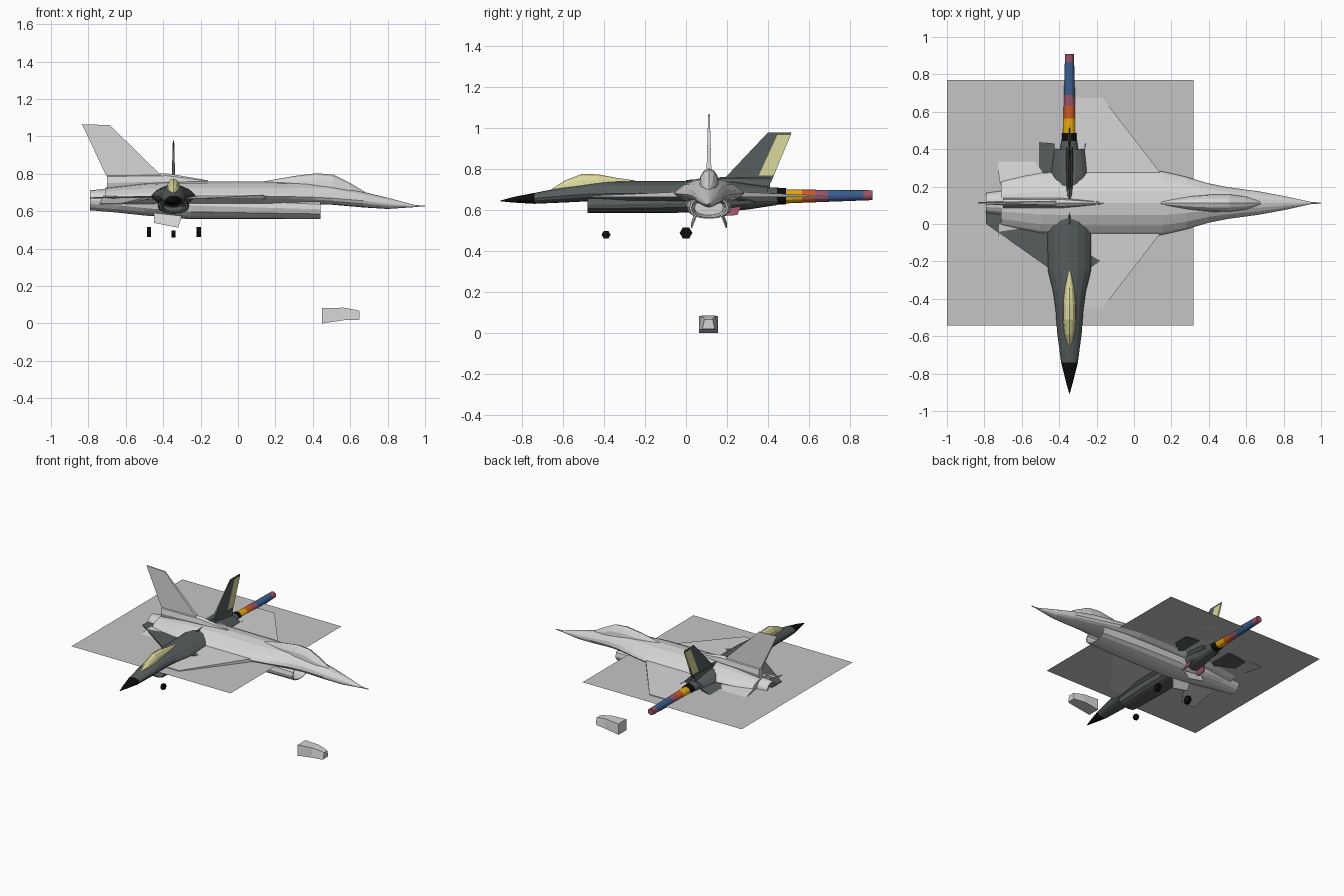
import bpy, bmesh, math

def material(name, r, g, b):
    m = bpy.data.materials.new(name)
    m.diffuse_color = (r, g, b, 1)
    return m

LIGHT = material("light grey", .66, .66, .66)
SHEET = material("sheet grey", .56, .56, .56)
DARK = material("dark grey", .095, .108, .108)
CREAM = material("cream", .70, .68, .33)
BLACK = material("black", .004, .004, .004)
YELLOW = material("yellow", .95, .48, .005)
ORANGE = material("orange", .62, .10, .015)
PINK = material("dusty pink", .33, .085, .14)
BLUE = material("blue", .045, .11, .27)

# Each aircraft is described as (u forward, v sideways, z up)
def big(u, v, z):
    return (u, v + .112, z)

def small(u, v, z):
    return (v - .345, -u, z)

def finish(name, bm, mats):
    bmesh.ops.recalc_face_normals(bm, faces=bm.faces)
    me = bpy.data.meshes.new(name)
    bm.to_mesh(me)
    bm.free()
    for m in mats:
        me.materials.append(m)
    ob = bpy.data.objects.new(name, me)
    bpy.context.collection.objects.link(ob)
    return ob

def loft(name, frame, stations, mats, sides=16, rule=None):
    """Stations: u, half width, bottom, widest height, top, shoulder sharpness."""
    bm = bmesh.new()
    rings = []
    for u, w, zb, zc, zt, k in stations:
        ring = []
        for i in range(sides):
            a = 2 * math.pi * i / sides
            s = math.sin(a)
            z = zc + ((zt - zc) if s > 0 else (zb - zc)) * abs(s) ** k
            ring.append(bm.verts.new(frame(u, w * math.cos(a), z)))
        rings.append(ring)
    for j, (a, b) in enumerate(zip(rings, rings[1:])):
        for i in range(sides):
            n = (i + 1) % sides
            f = bm.faces.new((a[i], a[n], b[n], b[i]))
            if rule:
                f.material_index = rule(j)
    bm.faces.new(rings[0])
    end = bm.faces.new(rings[-1])
    if rule:
        end.material_index = rule(len(rings) - 2)
    return finish(name, bm, mats)

def plates(name, frame, pts, mat, upright=False, both=True):
    """Thin slab from an outline of (u, v, z, half thickness), mirrored if wanted."""
    bm = bmesh.new()
    for side in ((1, -1) if both else (1,)):
        lo, hi = [], []
        for u, v, z, t in pts:
            dv, dz = (t, 0) if upright else (0, t)
            lo.append(bm.verts.new(frame(u, side * v - dv, z - dz)))
            hi.append(bm.verts.new(frame(u, side * v + dv, z + dz)))
        bm.faces.new(lo)
        bm.faces.new(hi)
        for i in range(len(pts)):
            n = (i + 1) % len(pts)
            bm.faces.new((lo[i], lo[n], hi[n], hi[i]))
    return finish(name, bm, [mat])

# ---------- Large light aircraft ----------
loft("large_fuselage", big, [
    (.95, .005, .622, .627, .632, 1), (.80, .038, .612, .64, .672, 1),
    (.67, .062, .62, .656, .703, 1), (.50, .085, .635, .67, .74, 1),
    (.40, .105, .635, .675, .75, 1.2), (.28, .14, .63, .678, .755, 1.5),
    (.15, .17, .62, .68, .758, 1.7), (-.30, .17, .62, .68, .76, 1.7),
    (-.50, .16, .62, .68, .75, 1.6), (-.71, .12, .63, .675, .725, 1.5)], [LIGHT])
loft("large_intake_and_engine", big, [
    (.25, .07, .575, .61, .65, .8), (.44, .085, .562, .61, .662, .8),
    (.44, .095, .557, .61, .667, .8), (.10, .11, .557, .62, .69, .8),
    (-.25, .11, .557, .63, .70, .8), (-.50, .095, .577, .645, .72, .9),
    (-.64, .075, .592, .655, .725, 1), (-.79, .056, .605, .658, .712, 1),
    (-.79, .046, .613, .658, .702, 1), (-.70, .035, .625, .658, .69, 1)], [LIGHT])
loft("large_nose_probe", big, [
    (.94, .006, .622, .628, .634, 1), (1.0, .003, .625, .628, .631, 1)], [LIGHT], 6)
loft("large_canopy", big, [
    (.68, .008, .68, .69, .702, 1), (.60, .036, .68, .70, .75, 1),
    (.51, .047, .70, .72, .795, 1), (.42, .048, .70, .73, .803, 1),
    (.30, .038, .70, .73, .788, 1), (.14, .010, .73, .74, .76, 1)], [LIGHT], 12)
plates("large_wings", big, [
    (.15, .15, .676, .012), (-.17, .565, .667, .003),
    (-.31, .565, .667, .003), (-.36, .15, .676, .012)], LIGHT)
plates("large_tailplanes", big, [
    (-.45, .11, .676, .007), (-.63, .36, .638, .003),
    (-.74, .36, .638, .003), (-.72, .11, .676, .007)], LIGHT)
plates("large_fin", big, [
    (-.41, 0, .79, .012), (-.685, 0, 1.06, .004),
    (-.834, 0, 1.065, .004), (-.705, 0, .79, .012)], LIGHT, True, False)
loft("large_fin_root", big, [
    (-.16, .006, .73, .75, .765, 1), (-.38, .026, .73, .76, .802, 1),
    (-.70, .026, .70, .75, .80, 1)], [LIGHT], 8)
plates("large_belly_fins", big, [
    (-.30, .06, .575, .004), (-.32, .085, .512, .003),
    (-.45, .085, .538, .003), (-.45, .06, .60, .004)], LIGHT, True)

# ---------- Small dark aircraft ----------
loft("small_nose_cone", small, [
    (.905, .002, .642, .644, .646, 1), (.84, .02, .636, .65, .664, 1),
    (.74, .045, .63, .656, .683, 1)], [BLACK])
loft("small_fuselage", small, [
    (.74, .045, .63, .656, .683, 1), (.58, .066, .637, .67, .715, 1),
    (.46, .074, .643, .678, .735, 1.1), (.36, .088, .62, .68, .742, 1.3),
    (.25, .115, .62, .681, .742, 1.6), (0, .12, .62, .681, .742, 1.6),
    (-.25, .10, .62, .68, .738, 1.5), (-.40, .085, .64, .675, .715, 1.4)], [DARK])
loft("small_intake_and_engine", small, [
    (.34, .05, .60, .62, .65, .8), (.48, .066, .59, .625, .662, .8),
    (.48, .075, .585, .625, .667, .8), (.2, .085, .585, .63, .69, .8),
    (-.15, .082, .588, .64, .70, .8), (-.30, .068, .602, .655, .715, .9),
    (-.445, .043, .624, .667, .709, 1)], [DARK])
loft("small_nozzle", small, [
    (-.44, .042, .625, .667, .709, 1), (-.487, .039, .628, .667, .706, 1)], [BLACK])
loft("small_canopy", small, [
    (.66, .006, .68, .69, .699, 1), (.59, .028, .68, .705, .744, 1),
    (.51, .036, .69, .715, .775, 1), (.43, .036, .70, .72, .774, 1),
    (.34, .026, .71, .73, .757, 1), (.25, .006, .73, .735, .744, 1)], [CREAM], 12)
plates("small_wings", small, [
    (.25, .09, .677, .006), (0, .445, .671, .003),
    (-.11, .445, .671, .003), (-.15, .09, .677, .006)], DARK)
plates("small_tailplanes", small, [
    (-.18, .08, .678, .005), (-.34, .265, .638, .003),
    (-.45, .265, .638, .003), (-.43, .08, .678, .005)], DARK)
plates("small_fin", small, [
    (-.17, 0, .735, .008), (-.40, 0, .978, .003),
    (-.515, 0, .978, .003), (-.415, 0, .735, .008)], DARK, True, False)
plates("small_rudder", small, [
    (-.355, 0, .768, .0088), (-.445, 0, .965, .0045),
    (-.511, 0, .965, .0045), (-.428, 0, .768, .0088)], CREAM, True, False)
loft("small_fin_root", small, [
    (0, .005, .72, .735, .746, 1), (-.17, .018, .70, .735, .76, 1),
    (-.41, .018, .68, .72, .765, 1)], [DARK], 8)
plates("small_belly_fins", small, [
    (-.16, .05, .61, .004), (-.17, .065, .57, .003),
    (-.25, .065, .575, .003), (-.27, .05, .62, .004)], PINK, True)

# Banded exhaust flame
bands = [.485, .565, .63, .69, .865, .91]
flame = []
for y in bands:
    r = .034 - .010 * (y - .485) / .425
    c = .666 + .006 * (y - .485) / .425
    flame.append((-y, r, c - r, c, c + r, 1))
loft("exhaust_flame", small, flame, [YELLOW, ORANGE, PINK, BLUE], 12,
     lambda j: (0, 1, 2, 3, 2)[j])

# Wheels
for name, u, v, z, r in (("left_main_wheel", 0, -.13, .488, .031),
                         ("right_main_wheel", 0, .135, .488, .031),
                         ("nose_wheel", .39, 0, .479, .022)):
    bpy.ops.mesh.primitive_cylinder_add(vertices=6, radius=r, depth=.022,
                                        location=small(u, v, z),
                                        rotation=(0, math.pi / 2, 0))
    bpy.context.object.name = name
    bpy.context.object.data.materials.append(BLACK)

# ---------- Flat square sheet at wing height ----------
bm = bmesh.new()
bm.faces.new([bm.verts.new(p) for p in ((-1, -.543, .664), (.318, -.543, .664),
                                        (.318, .77, .664), (-1, .77, .664))])
finish("flat_sheet", bm, [SHEET])

# ---------- Loose block low down ----------
bm = bmesh.new()
rings = []
for x, lo_w, hi_w, zb, zt in ((.45, .046, .046, 0, .082), (.565, .046, .034, .017, .084),
                              (.635, .034, .022, .017, .072), (.65, .030, .020, .02, .066)):
    rings.append([bm.verts.new((x, .11 + y, z)) for y, z in
                  ((-lo_w, zb), (lo_w, zb), (hi_w, zt), (-hi_w, zt))])
for a, b in zip(rings, rings[1:]):
    for i in range(4):
        n = (i + 1) % 4
        bm.faces.new((a[i], a[n], b[n], b[i]))
bm.faces.new(rings[0])
bm.faces.new(rings[-1])
finish("loose_block", bm, [LIGHT])
